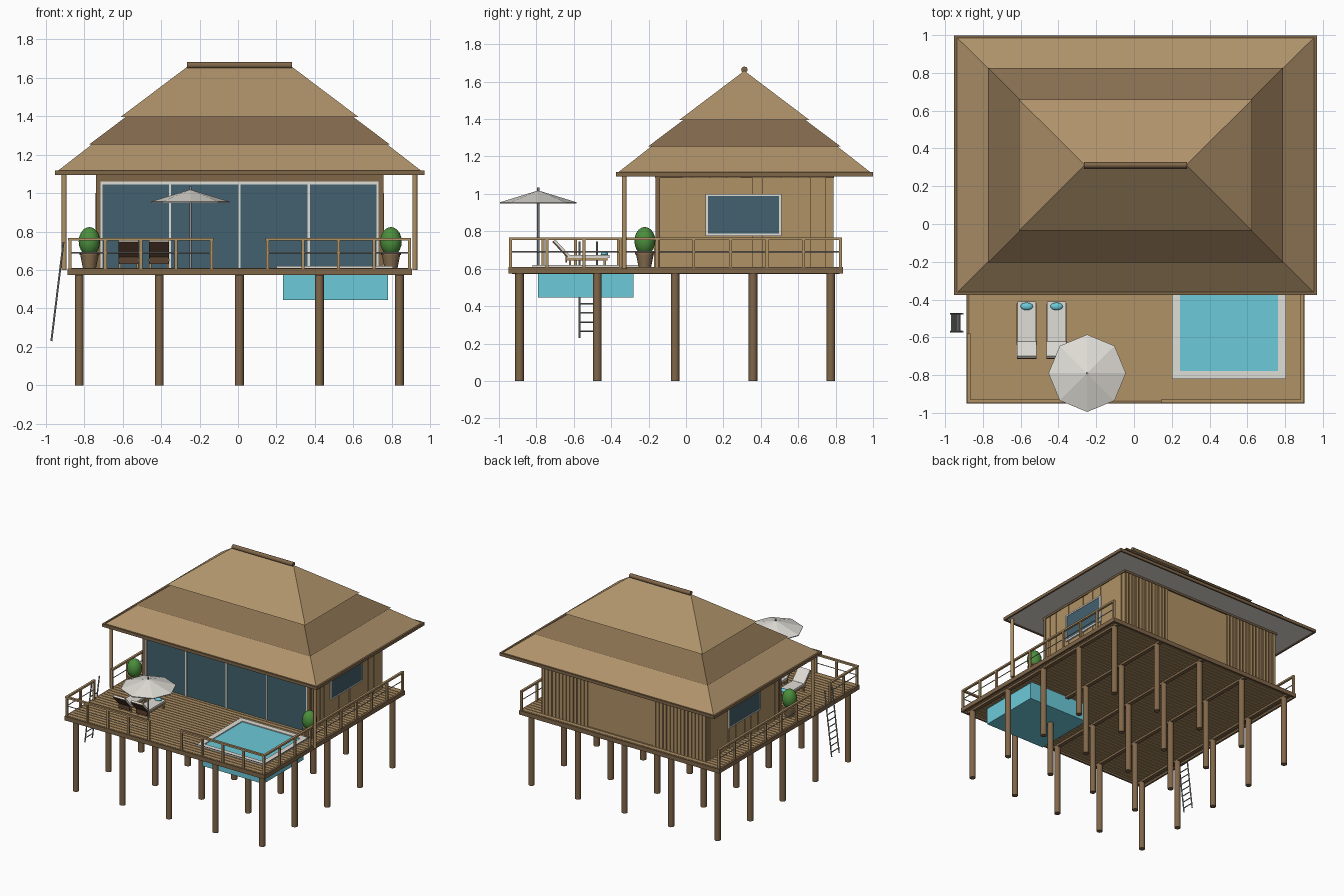
import bpy, bmesh, math, random
from mathutils import Vector, Matrix

random.seed(4)
if "Cube" in bpy.data.objects:
    bpy.data.objects.remove(bpy.data.objects["Cube"])


def material(name, *srgb):
    m = bpy.data.materials.new(name)
    lin = [((c / 255 + 0.055) / 1.055) ** 2.4 for c in srgb]
    m.use_nodes = True
    m.diffuse_color = (*lin, 1)
    m.node_tree.nodes["Principled BSDF"].inputs["Base Color"].default_value = (*lin, 1)
    return m


THATCH = material("thatch", 176, 147, 107)
THATCH_DARK = material("dark thatch", 136, 111, 80)
TIMBER = material("dark timber", 128, 102, 73)
WOOD = material("light wood", 177, 146, 102)
GLASS = material("glass", 66, 97, 110)
WHITE = material("off white", 224, 221, 214)
WATER = material("pool water", 108, 202, 217)
LEAF = material("leaf green", 75, 142, 60)
METAL = material("grey metal", 160, 160, 162)
BROWN = material("dark brown", 92, 68, 49)


def box(bm, x0, x1, y0, y1, z0, z1):
    mid = Vector((x0 + x1, y0 + y1, z0 + z1)) / 2
    bmesh.ops.create_cube(bm, size=1, matrix=Matrix.Translation(mid) @
                          Matrix.Diagonal((x1 - x0, y1 - y0, z1 - z0, 1)))


def rod(bm, p, q, r, r2=None, sides=12):
    p, q = Vector(p), Vector(q)
    turn = (q - p).to_track_quat('Z', 'Y').to_matrix().to_4x4()
    bmesh.ops.create_cone(bm, cap_ends=True, segments=sides, radius1=r,
                          radius2=r if r2 is None else r2, depth=(q - p).length,
                          matrix=Matrix.Translation((p + q) / 2) @ turn)


def finish(name, bm, mat, smooth=False):
    bmesh.ops.recalc_face_normals(bm, faces=bm.faces)
    me = bpy.data.meshes.new(name)
    bm.to_mesh(me)
    bm.free()
    me.materials.append(mat)
    ob = bpy.data.objects.new(name, me)
    bpy.context.collection.objects.link(ob)
    if smooth:
        bpy.ops.object.select_all(action='DESELECT')
        ob.select_set(True)
        bpy.context.view_layer.objects.active = ob
        bpy.ops.object.shade_smooth_by_angle(angle=math.radians(40))
    return ob


def boxes(name, mat, *dims):
    bm = bmesh.new()
    for d in dims:
        box(bm, *d)
    return finish(name, bm, mat)


def frame(x0, x1, y0, y1, z0, z1, w):
    """Four bars around a flat rectangle."""
    return [(x0, x1, y0, y0 + w, z0, z1), (x0, x1, y1 - w, y1, z0, z1),
            (x0, x0 + w, y0 + w, y1 - w, z0, z1), (x1 - w, x1, y0 + w, y1 - w, z0, z1)]


# Piles and the beams across their tops
columns = [-0.825 + 0.416 * i for i in range(5)]
bm = bmesh.new()
for x in columns:
    for i in range(5):
        y = -0.89 + 0.416 * i
        rod(bm, (x, y, 0), (x, y, 0.58), 0.023)
finish("piles", bm, TIMBER, True)
boxes("deck_beams", TIMBER, *[(x - 0.015, x + 0.015, -0.93, 0.82, 0.572, 0.592) for x in columns])

# Deck of narrow planks, joined by a thin hidden base, inside an edge board
DX0, DX1, DY0, DY1 = -0.887, 0.903, -0.95, 0.84
boxes("deck_base", WOOD, (DX0 + 0.01, DX1 - 0.01, DY0 + 0.01, DY1 - 0.01, 0.596, 0.603))
boxes("deck_edge", TIMBER, *frame(DX0, DX1, DY0, DY1, 0.575, 0.609, 0.015))
bm = bmesh.new()
y = DY0 + 0.016
while y < DY1 - 0.04:
    box(bm, DX0 + 0.016, DX1 - 0.016, y, y + 0.03, 0.59, 0.61)
    y += 0.036
finish("deck_planks", bm, WOOD)

# Pool
boxes("pool_tank", WATER, (0.235, 0.78, -0.79, -0.28, 0.445, 0.58),
      (0.23, 0.77, -0.79, -0.28, 0.58, 0.613))
boxes("pool_rim", WHITE, *frame(0.2, 0.805, -0.82, -0.25, 0.605, 0.62, 0.043))

# House walls, with vertical cladding of uneven depth
WX0, WX1, WY0, WY1 = -0.727, 0.743, -0.15, 0.78
boxes("house_walls", WOOD, (WX0, WX1, WY0, WY1, 0.605, 1.1))
bm = bmesh.new()
y = WY0
while y < WY1 - 0.01:
    w = min(random.uniform(0.05, 0.1), WY1 - y)
    d = random.uniform(0.003, 0.009)
    box(bm, WX1, WX1 + d, y, y + w - 0.004, 0.61, 1.085)
    box(bm, WX0 - d, WX0, y, y + w - 0.004, 0.61, 1.085)
    y += w
x = WX0
while x < WX1 - 0.02:
    if not -0.27 < x < 0.3:
        box(bm, x, x + 0.022, WY1, WY1 + 0.008, 0.61, 1.085)
    x += 0.032
finish("wall_cladding", bm, WOOD)
boxes("wall_top_trim", TIMBER, (WX0 - 0.012, WX1 + 0.012, WY0 - 0.015, WY1 + 0.012, 1.085, 1.1))
boxes("front_header", TIMBER, (WX0, WX1, WY0 - 0.01, WY0, 1.06, 1.085))
boxes("front_corner_posts", TIMBER, *[(x - 0.012, x + 0.012, WY0 - 0.012, WY0 + 0.012, 0.61, 1.085)
                                      for x in (WX0, WX1)])

# Sliding glass front
boxes("front_glass", GLASS, (-0.712, 0.728, WY0 - 0.006, WY0, 0.61, 1.05))
mullions = [-0.71, -0.353, 0.008, 0.368, 0.726]
boxes("front_glass_frame", WHITE, (-0.717, 0.733, WY0 - 0.012, WY0, 1.045, 1.06),
      *[(x - 0.006, x + 0.006, WY0 - 0.012, WY0, 0.61, 1.05) for x in mullions])

# Side windows
for name, x in (("right", WX0 - 0.007), ("left", WX1 + 0.007)):
    boxes(name + "_window_glass", GLASS, (x - 0.007, x + 0.007, 0.115, 0.5, 0.782, 0.992))
    boxes(name + "_window_frame", WHITE,
          *[(x - 0.01, x + 0.01, a, b, c, d) for a, b, c, d in
            ((0.105, 0.51, 0.988, 1.0), (0.105, 0.51, 0.775, 0.787),
             (0.105, 0.117, 0.787, 0.988), (0.498, 0.51, 0.787, 0.988))])

# Roof of three stacked hipped tiers
RX, RY = 0.008, 0.312


def tier(name, mat, a, z0, b, z1):
    bm = bmesh.new()
    low, high = [[bm.verts.new((RX + sx * h[0], RY + sy * h[1], z))
                  for sx, sy in ((-1, -1), (1, -1), (1, 1), (-1, 1))]
                 for h, z in ((a, z0), (b, z1))]
    for ring in (low, high):
        bm.faces.new(ring)
    for i in range(4):
        j = (i + 1) % 4
        bm.faces.new((low[i], low[j], high[j], high[i]))
    finish(name, bm, mat)


tier("roof_lower_tier", THATCH, (0.945, 0.675), 1.115, (0.755, 0.487), 1.262)
tier("roof_middle_tier", THATCH_DARK, (0.78, 0.515), 1.253, (0.585, 0.32), 1.4)
tier("roof_upper_tier", THATCH, (0.617, 0.347), 1.396, (0.272, 0.003), 1.656)
EAVE = (RX - 0.96, RX + 0.96, RY - 0.687, RY + 0.687)
boxes("eave_board", TIMBER, *frame(*EAVE, 1.094, 1.118, 0.014))
boxes("soffit", WHITE, (EAVE[0] + 0.01, EAVE[1] - 0.01, EAVE[2] + 0.01, EAVE[3] - 0.01, 1.1, 1.114))
bm = bmesh.new()
rod(bm, (RX - 0.272, RY, 1.664), (RX + 0.272, RY, 1.664), 0.017)
finish("ridge_log", bm, TIMBER, True)

# Porch posts
bm = bmesh.new()
for x in (-0.903, 0.919):
    rod(bm, (x, -0.33, 0.6), (x, -0.33, 1.1), 0.013)
finish("porch_posts", bm, WOOD, True)

# Railings: square posts, a top rail, a thin middle wire
wood_bm, wire_bm = bmesh.new(), bmesh.new()


def railing(p, q, bays):
    p, q = Vector(p), Vector(q)
    for i in range(bays + 1):
        c = p.lerp(q, i / bays)
        box(wood_bm, c.x - 0.008, c.x + 0.008, c.y - 0.008, c.y + 0.008, 0.605, 0.755)
    box(wood_bm, p.x - 0.009, q.x + 0.009, p.y - 0.009, q.y + 0.009, 0.753, 0.767)
    rod(wire_bm, (p.x, p.y, 0.69), (q.x, q.y, 0.69), 0.0035, sides=6)


railing((-0.874, -0.938), (-0.137, -0.938), 4)
railing((0.153, -0.938), (0.891, -0.938), 4)
railing((0.891, -0.938), (0.891, 0.825), 9)
railing((-0.874, -0.938), (-0.874, -0.59), 2)
railing((-0.874, -0.36), (-0.874, 0.825), 6)
finish("railings", wood_bm, WOOD)
finish("railing_wires", wire_bm, METAL)

# Ladder leaning on the open side
bm = bmesh.new()
foot, head = Vector((-0.97, 0, 0.23)), Vector((-0.907, 0, 0.745))
for y in (-0.57, -0.475):
    rod(bm, foot + Vector((0, y, 0)), head + Vector((0, y, 0)), 0.005, sides=8)
for i in range(8):
    c = foot.lerp(head, 0.07 + i * 0.095)
    rod(bm, c + Vector((0, -0.57, 0)), c + Vector((0, -0.475, 0)), 0.004, sides=8)
finish("ladder", bm, METAL, True)


# Sun loungers with raised backrests
def sloped_panel(name, mat, x, drop, thick):
    ob = boxes(name, mat, (-0.052, 0.052, 0, 0.115, drop, drop + thick))
    ob.matrix_world = Matrix.Translation((x, -0.63, 0.664)) @ Matrix.Rotation(
        math.radians(-47), 4, 'X') @ Matrix.Rotation(math.pi, 4, 'Z')


for side, x in (("right", -0.568), ("left", -0.41)):
    boxes(side + "_lounger_frame", WOOD, (x - 0.054, x + 0.054, -0.64, -0.42, 0.645, 0.658),
          *[(a - 0.006, a + 0.006, b - 0.006, b + 0.006, 0.61, 0.65)
            for a in (x - 0.046, x + 0.046) for b in (-0.62, -0.435)])
    boxes(side + "_lounger_cushion", WHITE, (x - 0.05, x + 0.05, -0.64, -0.41, 0.658, 0.672))
    boxes(side + "_lounger_skirt", BROWN, (x - 0.05, x + 0.05, -0.645, -0.635, 0.632, 0.668))
    sloped_panel(side + "_lounger_back_pad", WHITE, x, 0, 0.012)
    sloped_panel(side + "_lounger_back_board", BROWN, x, -0.008, 0.008)
    bm = bmesh.new()
    bmesh.ops.create_uvsphere(bm, u_segments=16, v_segments=8, radius=1,
                              matrix=Matrix.Translation((x, -0.436, 0.677)) @
                              Matrix.Diagonal((0.033, 0.02, 0.013, 1)))
    finish(side + "_lounger_pillow", bm, WATER, True)

# Parasol
PX, PY = -0.248, -0.79
bm = bmesh.new()
rod(bm, (PX, PY, 0.955), (PX, PY, 1.017), 0.205, 0.004, 8)
rod(bm, (PX, PY, 0.948), (PX, PY, 0.955), 0.203, 0.205, 8)
finish("parasol_canopy", bm, WHITE)
bm = bmesh.new()
rod(bm, (PX, PY, 0.61), (PX, PY, 1.035), 0.006)
finish("parasol_pole", bm, METAL, True)

# Potted shrubs
for side, x in (("right", -0.772), ("left", 0.795)):
    bm = bmesh.new()
    rod(bm, (x, -0.22, 0.61), (x, -0.22, 0.68), 0.034, 0.048, 16)
    rod(bm, (x, -0.22, 0.677), (x, -0.22, 0.69), 0.052, sides=16)
    finish(side + "_pot", bm, THATCH_DARK, True)
    bm = bmesh.new()
    bmesh.ops.create_uvsphere(bm, u_segments=16, v_segments=10, radius=1,
                              matrix=Matrix.Translation((x, -0.22, 0.748)) @
                              Matrix.Diagonal((0.056, 0.056, 0.075, 1)))
    finish(side + "_shrub", bm, LEAF, True)
